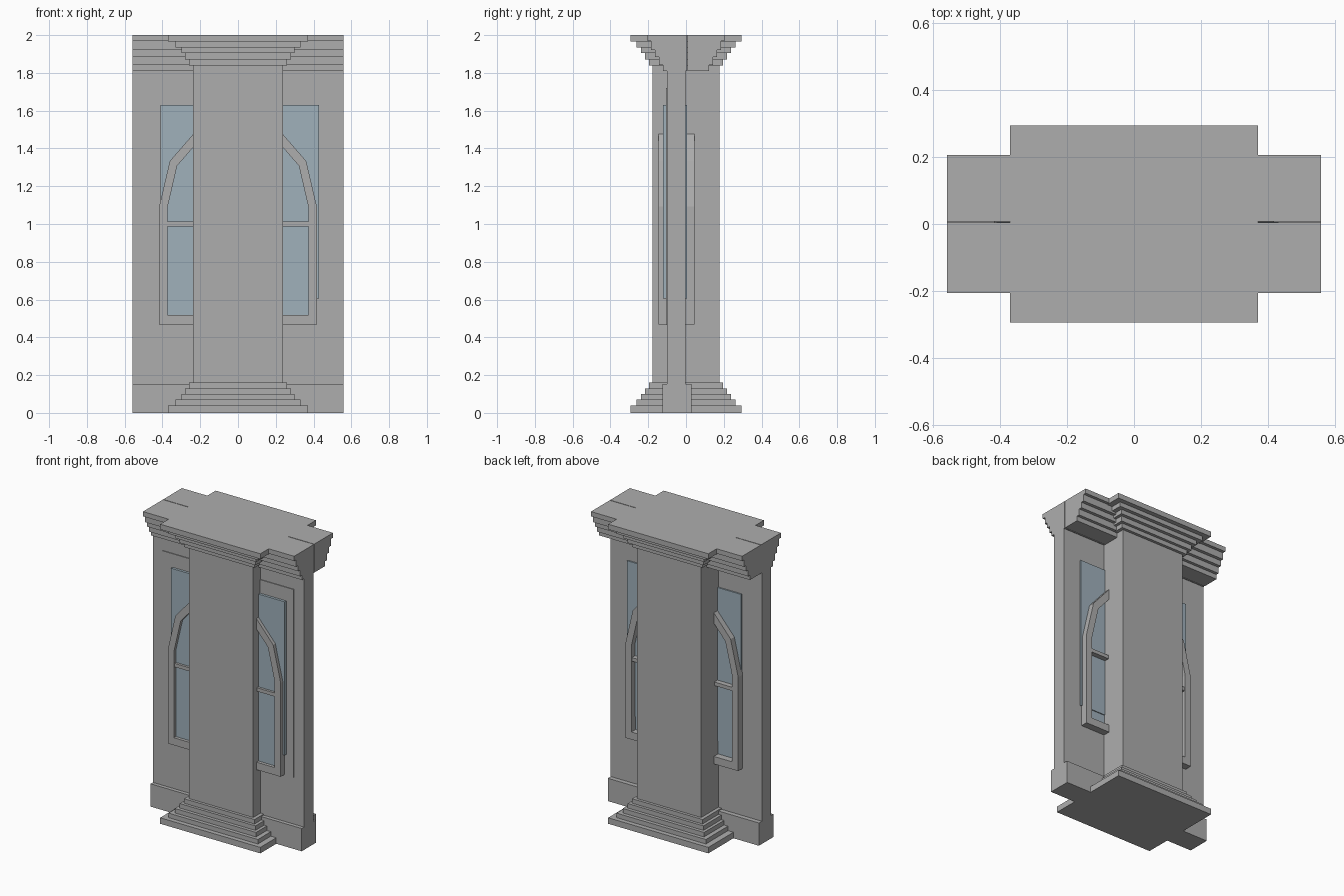
import bpy, bmesh
from math import cos, sin, pi

if "Cube" in bpy.data.objects:
    bpy.data.objects.remove(bpy.data.objects["Cube"])


def material(name, rgb):
    m = bpy.data.materials.new(name)
    m.diffuse_color = (*rgb, 1)
    m.use_nodes = True
    m.node_tree.nodes["Principled BSDF"].inputs["Base Color"].default_value = m.diffuse_color
    return m


stone_mat = material("stone_grey", (0.42, 0.42, 0.42))
glass_mat = material("glass_blue", (0.35, 0.44, 0.50))


def finish(name, bm, mat=stone_mat):
    bmesh.ops.recalc_face_normals(bm, faces=bm.faces)
    me = bpy.data.meshes.new(name)
    bm.to_mesh(me)
    bm.free()
    ob = bpy.data.objects.new(name, me)
    bpy.context.collection.objects.link(ob)
    me.materials.append(mat)
    return ob


def bridge(bm, a, b):
    n = len(a)
    for i in range(n):
        j = (i + 1) % n
        bm.faces.new((a[i], a[j], b[j], b[i]))


def box(name, x0, x1, y0, y1, z0, z1, mat=stone_mat):
    bm = bmesh.new()
    bmesh.ops.create_cube(bm, size=1)
    for v in bm.verts:
        v.co = (x1 if v.co.x > 0 else x0, y1 if v.co.y > 0 else y0,
                z1 if v.co.z > 0 else z0)
    return finish(name, bm, mat)


def prism(name, pts, to3d, d0, d1, mat=stone_mat):
    """Extrude a closed 2D outline between two depths."""
    bm = bmesh.new()
    a, b = ([bm.verts.new(to3d(p, d)) for p in pts] for d in (d0, d1))
    bridge(bm, a, b)
    bm.faces.new(a)
    bm.faces.new(b)
    return finish(name, bm, mat)


# Pillar: rectangular rings with stepped plinth and capital
steps = [(0.37, 0.293), (0.33, 0.262), (0.30, 0.238), (0.28, 0.216), (0.26, 0.197)]
base_z = [0, 0.04, 0.07, 0.10, 0.13, 0.16]
top_z = [2 - z for z in (0, 0.035, 0.065, 0.095, 0.13, 0.16)]
rings = []
for i, (hx, hy) in enumerate(steps):
    rings += [(hx, hy, base_z[i]), (hx, hy, base_z[i + 1])]
rings += [(0.237, 0.178, 0.16), (0.237, 0.178, 1.84)]
for i in reversed(range(5)):
    hx, hy = steps[i]
    rings += [(hx, hy, top_z[i + 1]), (hx, hy, top_z[i])]
bm = bmesh.new()
loops = [[bm.verts.new((sx * hx, sy * hy, z))
          for sx, sy in ((-1, -1), (1, -1), (1, 1), (-1, 1))] for hx, hy, z in rings]
for a, b in zip(loops, loops[1:]):
    bridge(bm, a, b)
bm.faces.new(loops[0])
bm.faces.new(loops[-1])
finish("pillar", bm)

# Wall, raised panel and skirting
W = 0.558
box("wall", -W, W, -0.10, -0.003, 0, 1.99)
box("wall_panel", -0.485, 0.485, -0.105, -0.05, 0.465, 1.72)
box("wall_skirting", -W, W, -0.125, 0.028, 0, 0.152)

# Stepped cornices, one on each side of the wall
levels = [2.0, 1.968, 1.922, 1.884, 1.842, 1.81]
depths = [0.205, 0.185, 0.163, 0.142, 0.122]
for name, s, inner in (("front_cornice", -1, 0.004), ("back_cornice", 1, 0.008)):
    prof = [(inner, 2.0)]
    for i, d in enumerate(depths):
        prof += [(s * d, levels[i]), (s * d, levels[i + 1])]
    prof.append((inner, 1.81))
    prism(name, prof, lambda p, d: (d, p[0], p[1]), -W, W)


# Arched window: frame, pane and cross rail
def arch(a, b, z0, zs):
    pts = [(a * cos(k * pi / 6), zs + b * sin(k * pi / 6)) for k in range(7)]
    return [(a, z0)] + pts + [(-a, z0)]


def front(p, d):
    return (p[0], d, p[1])


outer, inner = arch(0.417, 0.48, 0.467, 1.093), arch(0.372, 0.43, 0.517, 1.093)
bm = bmesh.new()
of, inf, ob_, inb = ([bm.verts.new(front(p, d)) for p in pts]
                     for pts, d in ((outer, -0.145), (inner, -0.145),
                                    (outer, 0.045), (inner, 0.045)))
for a, b in ((of, inf), (inf, inb), (inb, ob_), (ob_, of)):
    bridge(bm, a, b)
finish("window_frame", bm)
prism("arched_pane", inner, front, -0.124, 0.0, glass_mat)
box("window_rail", -0.372, 0.372, -0.14, 0.04, 0.988, 1.012)

# Rectangular glass pane
box("glass_pane", -0.41, 0.43, -0.122, 0.006, 0.605, 1.63, glass_mat)
